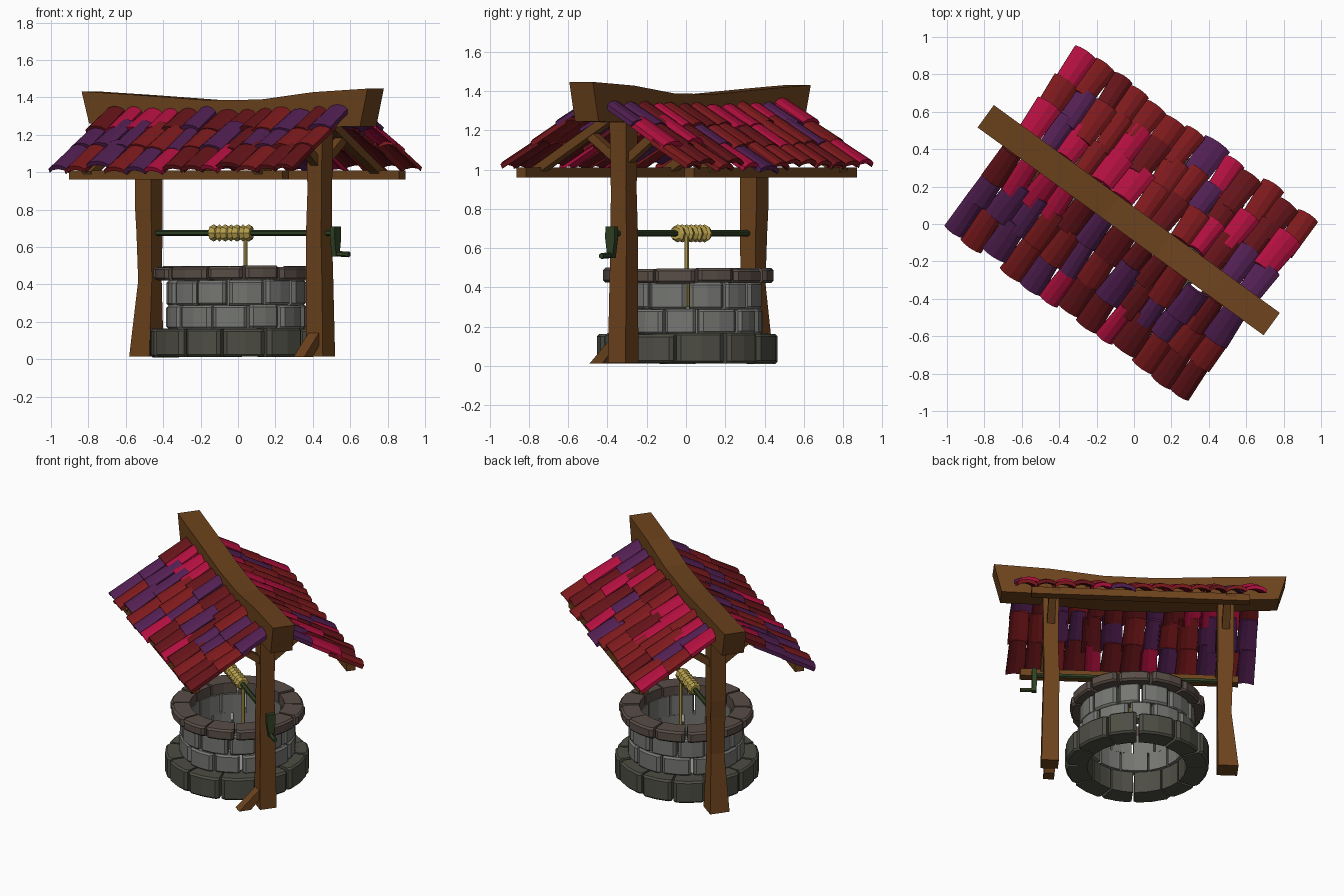
import bpy, bmesh, random
from math import sin, cos, pi, radians
from mathutils import Vector, Matrix

if "Cube" in bpy.data.objects:
    bpy.data.objects.remove(bpy.data.objects["Cube"])

random.seed(7)
TURN = Matrix.Rotation(radians(-36), 4, 'Z')   # whole well is turned on its base


def mat(name, r, g, b):
    m = bpy.data.materials.new(name)
    m.diffuse_color = (r, g, b, 1)
    m.use_nodes = True
    m.node_tree.nodes["Principled BSDF"].inputs["Base Color"].default_value = m.diffuse_color
    return m


WOOD = mat("wood", .15, .055, .012)
IRON = mat("green_iron", .03, .053, .017)
ROPE = mat("rope", .45, .33, .07)
BASE = mat("base_stone", .075, .075, .058)
WALL = mat("wall_stone", .18, .185, .17)
RIM = mat("rim_stone", .10, .075, .062)
TILES = [mat("dark_red_tile", .21, .01, .012), mat("deep_red_tile", .13, .007, .01),
         mat("crimson_tile", .45, .005, .05), mat("purple_tile", .085, .014, .085)]


def loft(bm, rings, slot=0):
    """Skin equal-length rings and cap both ends."""
    vs = [[bm.verts.new(p) for p in r] for r in rings]
    n = len(vs[0])
    faces = [bm.faces.new(vs[0][::-1]), bm.faces.new(vs[-1])]
    for a, b in zip(vs, vs[1:]):
        for i in range(n):
            j = (i + 1) % n
            faces.append(bm.faces.new((a[i], a[j], b[j], b[i])))
    for f in faces:
        f.material_index = slot


def finish(name, bm, mats):
    bmesh.ops.recalc_face_normals(bm, faces=bm.faces)
    bm.transform(TURN)
    me = bpy.data.meshes.new(name)
    bm.to_mesh(me)
    bm.free()
    for m in mats:
        me.materials.append(m)
    ob = bpy.data.objects.new(name, me)
    bpy.context.collection.objects.link(ob)
    return ob


def bar(bm, a, b, w, h, sides=4):
    """Straight bar from a to b, w wide and h deep."""
    a, b = Vector(a), Vector(b)
    d = (b - a).normalized()
    x = d.cross(Vector((0, 0, 1)) if abs(d.z) < .9 else Vector((1, 0, 0))).normalized()
    y = x.cross(d)
    k = 1 / cos(pi / sides)
    ang = [2 * pi * (i + .5) / sides for i in range(sides)]
    loft(bm, [[p + x * (w / 2 * k * cos(t)) + y * (h / 2 * k * sin(t)) for t in ang] for p in (a, b)])


# stone courses: rings of separate, slightly uneven blocks
def course(name, r0, r1, z0, z1, count, shift, m):
    bm = bmesh.new()
    step = 2 * pi / count
    cuts = [(i + shift + random.uniform(-.12, .12)) * step for i in range(count)]
    cuts.append(cuts[0] + 2 * pi)
    for t0, t1 in zip(cuts, cuts[1:]):
        ro = r1 + random.uniform(-.008, .008)
        za, zb = z0 + random.uniform(0, .006), z1 + random.uniform(-.006, .004)
        g = .008 / r1
        c = .012                                     # worn edges
        rings = []
        for k, f in enumerate((0, .1, .5, .9, 1)):
            t = t0 + g + (t1 - t0 - 2 * g) * f
            e = .014 if k in (0, 4) else 0
            prof = [(r0, za), (ro - c - e, za), (ro - e, za + c), (ro - e, zb - c), (ro - c - e, zb), (r0, zb)]
            rings.append([(-.018 + r * cos(t), r * sin(t), z) for r, z in prof])
        loft(bm, rings)
    finish(name, bm, [m])


course("base_stones", .32, .462, .01, .165, 12, 0, BASE)
course("lower_wall_stones", .30, .378, .16, .29, 12, .5, WALL)
course("upper_wall_stones", .30, .375, .285, .425, 12, .1, WALL)
course("rim_stones", .305, .432, .42, .497, 12, .4, RIM)

# posts, each a stack of square sections (z, centre u, half width)
for name, secs in (("left_post", [(.015, -.605, .066), (.42, -.582, .045), (.68, -.585, .05), (.8, -.59, .052), (1.27, -.59, .052)]),
                   ("right_post", [(.015, .545, .056), (.42, .54, .052), (.66, .535, .05), (.9, .54, .047), (1.27, .54, .052)])):
    bm = bmesh.new()
    loft(bm, [[(u + a * h, b * h, z) for a, b in ((-1, -1), (1, -1), (1, 1), (-1, 1))] for z, u, h in secs])
    finish(name, bm, [WOOD])

# slanting foot prop on the right post
bm = bmesh.new()
loft(bm, [[(u, v, z) for v, z in ((-.19, .012), (-.11, .012), (-.03, .10), (-.03, .165))] for u in (.505, .575)])
finish("foot_prop", bm, [WOOD])

# sagging ridge beam
bm = bmesh.new()
loft(bm, [[(ub, -.074, zb), (ut, -.074, zt), (ut, .074, zt), (ub, .074, zb)] for ub, zb, ut, zt in (
    (-.93, 1.26, -.98, 1.432), (-.6, 1.24, -.6, 1.412), (-.15, 1.215, -.15, 1.385),
    (.2, 1.215, .2, 1.388), (.55, 1.24, .55, 1.428), (.86, 1.245, .91, 1.447))])
finish("ridge_beam", bm, [WOOD])


def roof_z(v):
    return 1.315 - (abs(v) - .05) * .6


# eave rails, rafters and post braces, the same on both slopes
for side, s in (("front", -1), ("back", 1)):
    bm = bmesh.new()
    bar(bm, (-.71, s * .53, .985), (.70, s * .53, .985), .06, .05)
    finish(side + "_eave_rail", bm, [WOOD])
    bm = bmesh.new()
    for u in (-.59, .54):
        bar(bm, (u, s * .04, roof_z(.04) - .035), (u, s * .56, roof_z(.56) - .025), .06, .045)
        bar(bm, (u, s * .03, 1.05), (u, s * .22, 1.19), .05, .045)
    finish(side + "_rafters", bm, [WOOD])

# arched roof tiles: three overlapping rows per slope
ARCH = [(-.5, 0), (-.3, .016), (0, .023), (.3, .016), (.5, 0)]


def tile(bm, s, u, v_low, width, length):
    down = Vector((0, s * .875, -.485))               # flatter than the slope so rows overlap
    up = Vector((0, s * .485, .875))
    low = Vector((u, s * v_low, roof_z(v_low) + .018 + random.uniform(-.006, .01)
                  + .035 * (u * u - .3) * (1 - v_low)))
    spin = Matrix.Rotation(random.uniform(-.05, .05), 3, up)
    roll = random.uniform(-.08, .08)
    rings = []
    for d, k in ((-length, .9), (-length * .4, .97), (0, 1.02)):
        top = [(x * width * k, h + roll * x * width + .012) for x, h in ARCH]
        sec = top + [(x, h - .024) for x, h in top[::-1]]
        rings.append([low + spin @ (down * d + Vector((x, 0, 0)) + up * h) for x, h in sec])
    loft(bm, rings, random.choices(range(4), (5, 3, 4, 3))[0])


for side, s in (("front", -1), ("back", 1)):
    bm = bmesh.new()
    for row, v_low in enumerate((.585, .415, .245)):
        edges = [-.81 + 1.595 * (i + (random.uniform(-.15, .15) if 0 < i < 13 else 0)) / 13 for i in range(14)]
        for a, b in zip(edges, edges[1:]):
            tile(bm, s, (a + b) / 2, v_low + random.uniform(-.02, .02), b - a + .008,
                 (.25, .25, .22)[row] + random.uniform(-.015, .015))
    finish(side + "_roof_tiles", bm, TILES)

# axle and crank
bm = bmesh.new()
bar(bm, (-.6, 0, .675), (.66, 0, .675), .028, .028, 6)
finish("axle", bm, [IRON])
bm = bmesh.new()
loft(bm, [[(u, v, z) for v, z in ((-.028, .71), (.028, .71), (.03, .65), (.015, .55), (-.015, .55), (-.03, .65))]
          for u in (.63, .66)])
bar(bm, (.64, 0, .565), (.735, 0, .56), .026, .026, 6)
finish("crank", bm, [IRON])

# wound rope: one bulging profile turned about the axle
bm = bmesh.new()
rings = []
turns = 7
for i in range(turns * 2 + 1):
    r = .032 if i % 2 == 0 else .046
    u = -.18 + .27 * i / (turns * 2)
    lean = .006 if i % 4 == 1 else -.006
    rings.append([(u + lean * cos(t), r * cos(t), .675 + r * sin(t)) for t in (2 * pi * k / 8 for k in range(8))])
loft(bm, rings)
finish("rope_coil", bm, [ROPE])
bm = bmesh.new()
bar(bm, (.03, .025, .68), (.03, .025, .3), .02, .02, 6)
finish("hanging_rope", bm, [ROPE])
